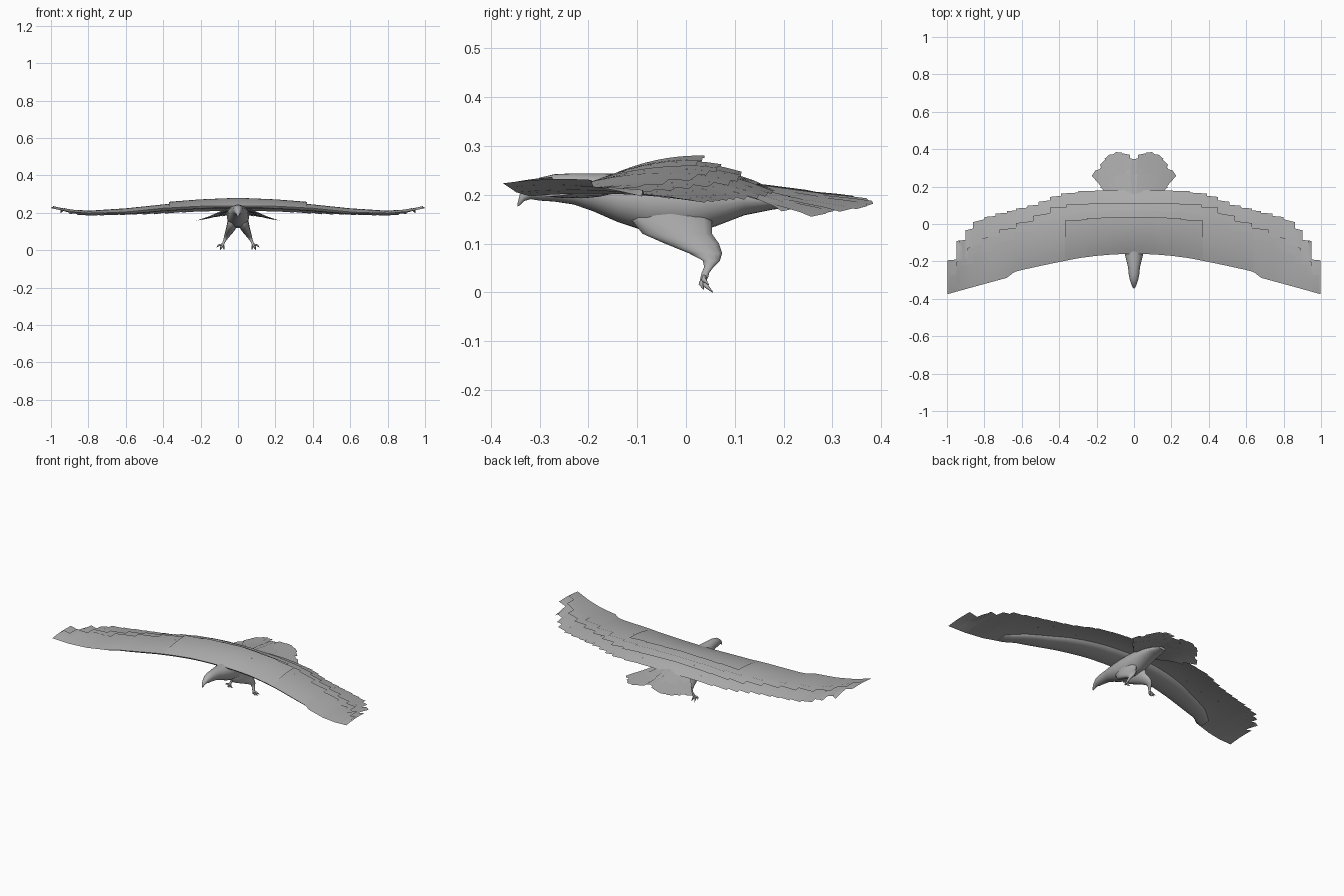
import bpy, bmesh, math
from mathutils import Vector

if "Cube" in bpy.data.objects:
    bpy.data.objects.remove(bpy.data.objects["Cube"])

grey = bpy.data.materials.new("plumage grey")
grey.diffuse_color = (0.42, 0.42, 0.42, 1)
grey.use_nodes = True
grey.node_tree.nodes["Principled BSDF"].inputs["Base Color"].default_value = grey.diffuse_color


def finish(name, bm, mirror=True, closed=False, angle=40):
    if closed:
        bmesh.ops.recalc_face_normals(bm, faces=bm.faces)
    me = bpy.data.meshes.new(name)
    bm.to_mesh(me)
    bm.free()
    me.materials.append(grey)
    ob = bpy.data.objects.new(name, me)
    bpy.context.collection.objects.link(ob)
    bpy.context.view_layer.objects.active = ob
    ob.select_set(True)
    bpy.ops.object.shade_smooth_by_angle(angle=math.radians(angle))
    ob.select_set(False)
    if mirror:
        ob.modifiers.new("Mirror", 'MIRROR').use_clip = False
    return ob


def interp(table, x):
    for (a, fa), (b, fb) in zip(table, table[1:]):
        if x <= b:
            return fa + (fb - fa) * (x - a) / (b - a)
    return table[-1][1]


def loft(bm, rings):
    """Bridge closed rings of points and cap both ends."""
    vs = [[bm.verts.new(p) for p in r] for r in rings]
    n = len(vs[0])
    for a, b in zip(vs, vs[1:]):
        for i in range(n):
            j = (i + 1) % n
            bm.faces.new((a[i], a[j], b[j], b[i]))
    bm.faces.new(vs[0])
    bm.faces.new(vs[-1])


def circle(n):
    return [(math.cos(2 * math.pi * i / n), math.sin(2 * math.pi * i / n)) for i in range(n)]


def grid(bm, cols):
    vs = [[bm.verts.new(p) for p in c] for c in cols]
    for a, b in zip(vs, vs[1:]):
        for i in range(len(a) - 1):
            bm.faces.new((a[i], b[i], b[i + 1], a[i + 1]))


# Body with head and hooked beak: y, bottom, top, half width
stations = [(-.345, .176, .184, .002), (-.341, .178, .2, .006), (-.332, .187, .21, .011),
            (-.318, .191, .223, .016), (-.3, .188, .235, .022), (-.27, .186, .242, .028),
            (-.23, .18, .244, .032), (-.19, .166, .244, .042), (-.14, .144, .244, .054),
            (-.08, .124, .248, .06), (0, .118, .25, .06), (.06, .135, .245, .055),
            (.12, .158, .228, .05), (.18, .17, .21, .042), (.24, .174, .19, .025)]
bm = bmesh.new()
loft(bm, [[(w * c, y, (b + t) / 2 + (t - b) / 2 * s) for c, s in circle(24)]
          for y, b, t, w in stations])
finish("body", bm, mirror=False, closed=True)

# Wing outline and height along the span
LEAD = [(0, -.16), (.1, -.162), (.2, -.17), (.3, -.183), (.4, -.203), (.5, -.224),
        (.6, -.246), (.66, -.262), (.68, -.288), (.9, -.348), (1, -.376)]
TRAIL = [(0, .182), (.2, .178), (.3, .168), (.4, .148), (.5, .105), (.6, .08), (.7, .055),
         (.8, .025), (.88, -.04), (.9, -.085), (.94, -.1), (.95, -.19), (1, -.205)]
Z_LEAD = [(0, .238), (.2, .236), (.4, .225), (.6, .205), (.8, .197), (.9, .205), (1, .224)]
Z_TRAIL = [(0, .21), (.2, .208), (.4, .2), (.6, .191), (.8, .186), (.9, .2), (1, .232)]


def wing_point(x, v, lift=0):
    yl, yt = interp(LEAD, x), interp(TRAIL, x)
    z = interp(Z_LEAD, x) * (1 - v) + interp(Z_TRAIL, x) * v
    z += 4 * v * (1 - v) * (.032 * (1 - x) + .004) + lift * v
    return Vector((x, yl + v * (yt - yl), z))


def feather_row(name, edges, reach, lift, v0=0):
    """A row of feathers with stepped ends; reach gives the chord fraction."""
    bm = bmesh.new()
    for k, (a, b) in enumerate(zip(edges, edges[1:])):
        cols = []
        for i in range(4):
            x = a + (b - a) * i / 3
            flat = a + (b - a) * i / 3 * .3
            yl, yt = interp(LEAD, x), interp(TRAIL, x)
            fl, ft = interp(LEAD, flat), interp(TRAIL, flat)
            end = fl + (ft - fl) * interp(reach, flat)
            v1 = (end - yl) / (yt - yl)
            cols.append([wing_point(x, v0 + (v1 - v0) * j / 8, lift) for j in range(9)])
        grid(bm, cols)
    finish(name, bm)


spread = [0, .1, .2, .3, .39, .45, .51, .57, .63, .68, .74, .8, .86, .9, .95, .997]
feather_row("flight_feathers", spread, [(0, 1), (1, 1)], 0)
feather_row("long_coverts", [0, .12, .24, .36, .45, .54, .63, .72, .81, .89, .95, .99],
            [(0, .8), (.4, .82), (.8, .64), (1, .5)], .011)
feather_row("short_coverts", [0, .15, .3, .4, .52, .64, .76, .86, .93],
            [(0, .68), (.4, .65), (.8, .45), (1, .3)], .018)
feather_row("back_feathers", [0, .12, .25, .37], [(0, .58), (.37, .57)], .04)

# Thick arm under the front of the wing
bm = bmesh.new()
rings = []
for i in range(17):
    x = .72 * i / 16
    taper = math.sqrt(max(1 - (x / .73) ** 3, 0))
    ring = []
    for c, s in circle(14):
        p = wing_point(x, .006 + .2 * (1 - c) * (.35 + .65 * taper))
        p.z += (.026 * min(s, 0) + .002 * max(s, 0)) * taper - .001
        ring.append(p)
    rings.append(ring)
loft(bm, rings)
finish("wing_arm", bm, closed=True)

# Tail fan: overlapping feathers, longer in the middle of each half
for name, size, rise, count in (("tail_feathers", 1, 0, 7), ("tail_coverts", .78, .008, 5)):
    bm = bmesh.new()
    for k in range(count):
        t = k / (count - 1)
        ang = math.radians(3 + 34 * t)
        length = size * (.325 + .055 * math.sin(math.pi * min(1, t * 1.1 + .1)) + .02 * t)
        side = Vector((math.cos(ang), -math.sin(ang), 0))
        out = Vector((math.sin(ang), math.cos(ang), 0))
        cols = []
        for u in (-1, 0, 1):
            col = []
            for j in range(7):
                f = j / 6
                r = .08 + (length - .08) * f - (.012 * abs(u) if j == 6 else 0)
                p = out * r + side * u * (.012 + .02 * f)
                p.y += .01
                p.z = .222 + rise - .0015 * k - f * (.03 + .022 * t) - .006 * u * f
                col.append(p)
            cols.append(col)
        grid(bm, cols)
    finish(name, bm)

# Feathered thigh and shank: z, y centre, y radius, x centre, x radius
leg = [(.19, -.03, .085, .025, .025), (.15, -.03, .085, .03, .027), (.12, -.018, .073, .036, .027),
       (.1, .012, .057, .045, .023), (.08, .04, .035, .056, .017), (.065, .052, .018, .064, .012),
       (.052, .047, .01, .071, .009), (.04, .04, .008, .077, .007), (.028, .037, .008, .081, .007)]
bm = bmesh.new()
loft(bm, [[(x + rx * c, y + ry * s, z) for c, s in circle(14)] for z, y, ry, x, rx in leg])
finish("leg", bm, closed=True, angle=60)

# Toes ending in claws
ankle = Vector((.081, .037, .031))
bm = bmesh.new()
for mid, tip in (((.076, .04, .014), (.074, .052, .003)), ((.092, .04, .014), (.096, .055, 0)),
                 ((.104, .036, .026), (.114, .046, .016)), ((.088, .031, .016), (.092, .036, .006))):
    pts = [ankle, Vector(mid), Vector(tip)]
    axis = (pts[2] - pts[0]).normalized()
    u = axis.orthogonal().normalized()
    w = axis.cross(u)
    loft(bm, [[p + (u * c + w * s) * r for c, s in circle(8)]
              for p, r in zip(pts, (.006, .005, .001))])
finish("toes", bm, closed=True, angle=60)
